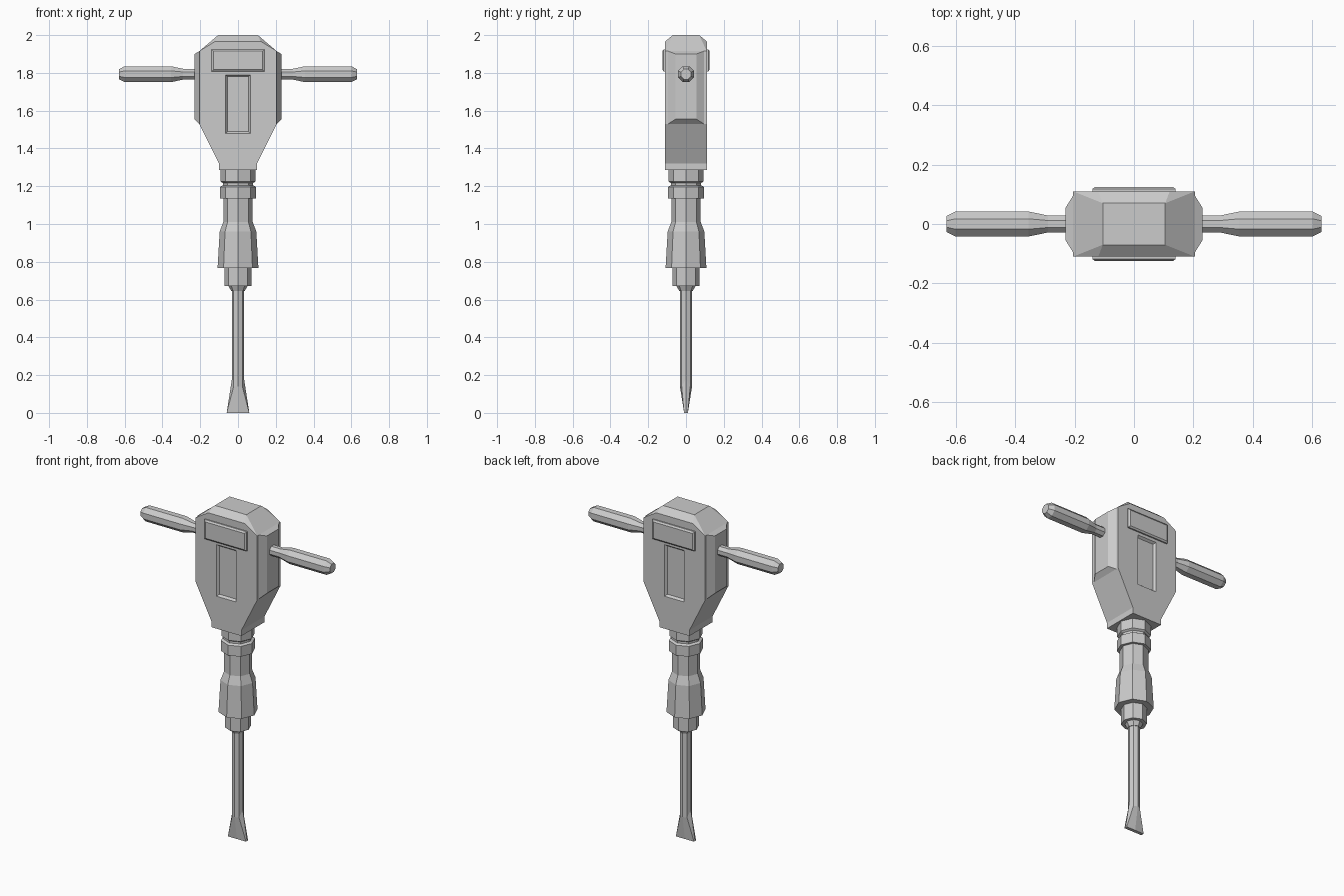
import bpy, bmesh
from math import cos, sin, pi

if "Cube" in bpy.data.objects:
    bpy.data.objects.remove(bpy.data.objects["Cube"])


def mesh_object(name, verts, faces):
    me = bpy.data.meshes.new(name)
    me.from_pydata(verts, [], faces)
    bm = bmesh.new()
    bm.from_mesh(me)
    bmesh.ops.recalc_face_normals(bm, faces=bm.faces)
    bm.to_mesh(me)
    bm.free()
    ob = bpy.data.objects.new(name, me)
    bpy.context.collection.objects.link(ob)
    return ob


def loft(name, rings):
    """Bridge rings of equal point count and cap both ends."""
    n = len(rings[0])
    verts = [p for r in rings for p in r]
    faces = [list(range(n)), list(range(len(verts) - n, len(verts)))]
    for k in range(len(rings) - 1):
        a, b = k * n, (k + 1) * n
        faces += [(a + i, a + (i + 1) % n, b + (i + 1) % n, b + i) for i in range(n)]
    return mesh_object(name, verts, faces)


def octagon(r, z, turn=0.0):
    return [(r * cos(i * pi / 4 + turn), r * sin(i * pi / 4 + turn), z) for i in range(8)]


def rect(hx, z0, z1, y):
    return [(-hx, y, z0), (hx, y, z0), (hx, y, z1), (-hx, y, z1)]


# Motor housing: front outline extruded in depth, with a chamfered crown
half = [(0.10, 1.285), (0.10, 1.32), (0.205, 1.53), (0.205, 1.915), (0.12, 1.967)]
outline = half + [(-x, z) for x, z in reversed(half)]
n = len(outline)
verts = [(x, y, z) for y in (-0.11, 0.11) for x, z in outline]
verts += [(sx * 0.105, sy * 0.07, 2.0) for sy in (-1, 1) for sx in (1, -1)]
faces = [range(n), range(n, 2 * n), (20, 21, 23, 22), (3, 13, 22, 20), (6, 16, 23, 21)]
faces += [(i, (i + 1) % n, n + (i + 1) % n, n + i) for i in range(n) if i not in (3, 4, 5)]
for o, t in ((0, 20), (10, 22)):
    faces += [(o + 3, o + 4, t), (o + 4, o + 5, t + 1, t), (o + 5, o + 6, t + 1)]
body = mesh_object("motor_housing", verts, [list(f) for f in faces])

# Recessed panels and raised plates on front and back
for s, side in ((-1, "front"), (1, "back")):
    cutter = loft(side + "_recess_cutter", [rect(0.055, 1.49, 1.78, s * 0.097),
                                            rect(0.065, 1.48, 1.79, s * 0.11),
                                            rect(0.065, 1.48, 1.79, s * 0.13)])
    cutter.hide_render = True
    cutter.hide_set(True)
    mod = body.modifiers.new(side + "_recess", 'BOOLEAN')
    mod.operation = 'DIFFERENCE'
    mod.solver = 'EXACT'
    mod.object = cutter
    loft(side + "_plate", [rect(0.14, 1.808, 1.925, s * 0.105),
                           rect(0.14, 1.808, 1.925, s * 0.118),
                           rect(0.13, 1.817, 1.915, s * 0.125)])

# Side covers and grips
for s, side in ((-1, "left"), (1, "right")):
    loft(side + "_side_cover", [[(s * x, y, z) for y, z in
                                 ((-hy, z0), (hy, z0), (hy, z1), (-hy, z1))]
                                for x, hy, z0, z1 in ((0.20, 0.11, 1.525, 1.918),
                                                      (0.205, 0.095, 1.53, 1.915),
                                                      (0.23, 0.055, 1.555, 1.90))])
    grip = [(0.22, 0.031), (0.29, 0.031), (0.355, 0.0455), (0.60, 0.0455), (0.63, 0.029)]
    loft(side + "_grip", [[(s * z, x, 1.793 + y) for x, y, z in octagon(r, d, pi / 8)]
                          for d, r in grip])

# Collar rings, barrel sleeve and chuck
loft("collar", [octagon(r, z) for r, z in
                ((0.092, 1.30), (0.092, 1.225), (0.08, 1.217), (0.08, 1.205), (0.094, 1.197),
                 (0.094, 1.135), (0.075, 1.135))])
loft("barrel_sleeve", [octagon(r, z) for r, z in
                       ((0.078, 1.14), (0.078, 1.01), (0.097, 0.96), (0.108, 0.768))])
loft("chuck", [octagon(r, z) for r, z in
               ((0.071, 0.78), (0.071, 0.672), (0.05, 0.672), (0.036, 0.645))])

# Chisel: octagonal shaft flaring to a flat blade
shoulder = [(x, y, 0.18 if abs(y) < 0.001 else 0.14) for x, y, z in octagon(0.032, 0)]
edge = [(0.06 * round(cos(i * pi / 4)), 0.01 * round(sin(i * pi / 4)), 0.0) for i in range(8)]
loft("chisel", [octagon(0.032, 0.66), shoulder, edge])
